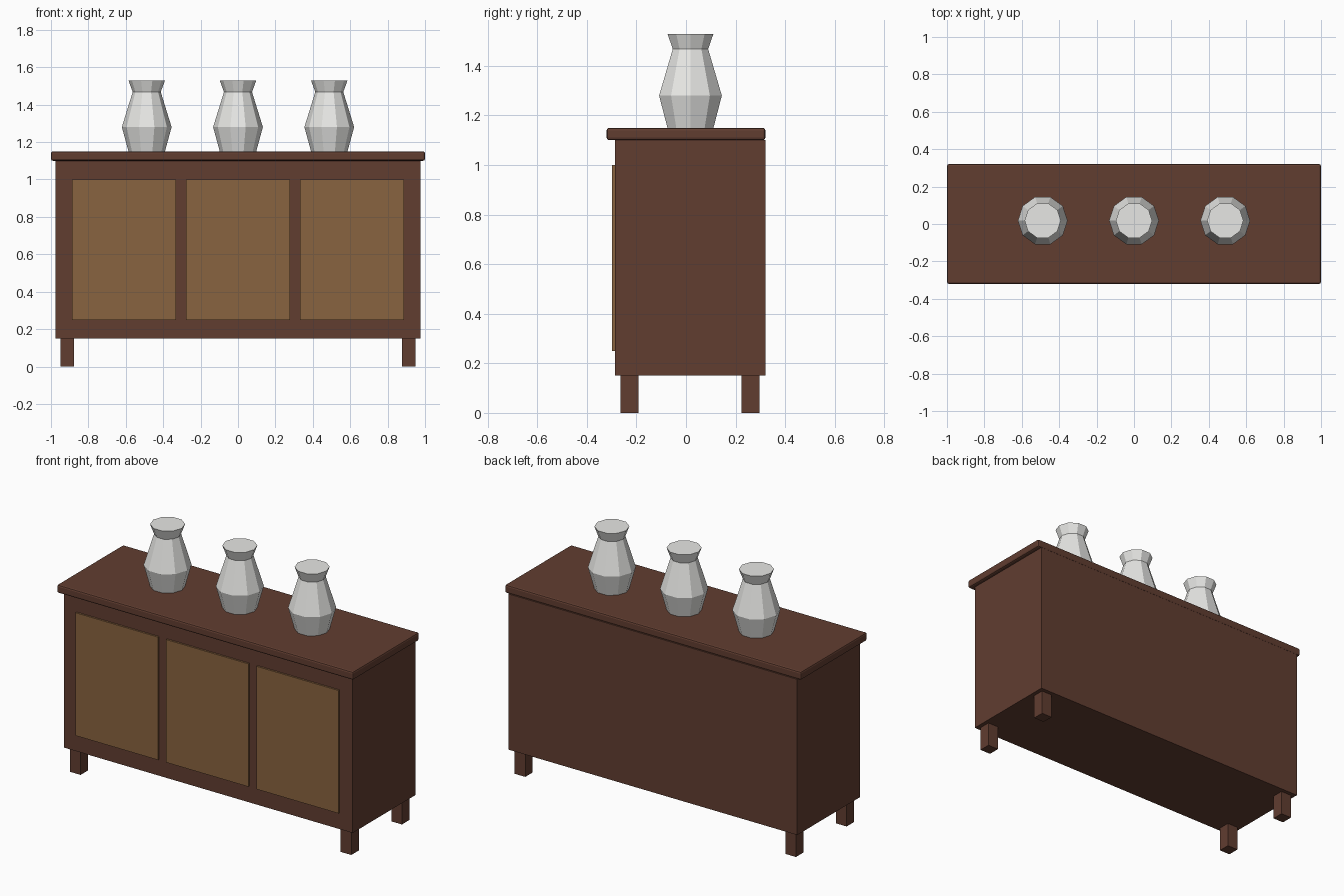
import bpy
import bmesh
from math import cos, sin, tau

cube = bpy.data.objects.get("Cube")
if cube:
    bpy.data.objects.remove(cube, do_unlink=True)


def material(name, color):
    mat = bpy.data.materials.new(name)
    mat.use_nodes = True
    mat.diffuse_color = (*color, 1)
    mat.node_tree.nodes["Principled BSDF"].inputs["Base Color"].default_value = (*color, 1)
    return mat


dark_wood = material("dark wood", (0.12, 0.047, 0.03))
light_wood = material("light wood", (0.25, 0.125, 0.05))
ceramic = material("pale ceramic", (0.8, 0.8, 0.78))


def add_object(name, bm, mat):
    mesh = bpy.data.meshes.new(name)
    bm.to_mesh(mesh)
    bm.free()
    mesh.materials.append(mat)
    obj = bpy.data.objects.new(name, mesh)
    bpy.context.collection.objects.link(obj)
    return obj


def box(name, x, y, z, mat):
    """Box from (min, max) pairs along each axis."""
    bm = bmesh.new()
    bmesh.ops.create_cube(bm, size=1)
    for v in bm.verts:
        v.co = [lo + (c + 0.5) * (hi - lo) for c, (lo, hi) in zip(v.co, (x, y, z))]
    return add_object(name, bm, mat)


def vase(name, x, y, z, profile, sides=10):
    """Faceted, capped turning of a (radius, height) profile."""
    bm = bmesh.new()
    rings = [[bm.verts.new((x + r * cos(tau * i / sides), y + r * sin(tau * i / sides), z + h))
              for i in range(sides)] for r, h in profile]
    for low, high in zip(rings, rings[1:]):
        for i in range(sides):
            j = (i + 1) % sides
            bm.faces.new((low[i], low[j], high[j], high[i]))
    bm.faces.new(rings[0][::-1])
    bm.faces.new(rings[-1])
    return add_object(name, bm, ceramic)


# Cabinet body and tabletop with softened edges
box("cabinet_body", (-0.975, 0.975), (-0.287, 0.32), (0.15, 1.1), dark_wood)
top = box("tabletop", (-1, 1), (-0.32, 0.32), (1.1, 1.15), dark_wood)
bevel = top.modifiers.new("edge", "BEVEL")
bevel.width = 0.01
bevel.segments = 2

# Three door panels on the front
for side, x in (("right", -0.61), ("middle", 0), ("left", 0.61)):
    box(f"{side}_door", (x - 0.278, x + 0.278), (-0.298, -0.28), (0.25, 1.0), light_wood)

# Four square legs
for end, y in (("front", -0.228), ("back", 0.26)):
    for side, x in (("right", -0.914), ("left", 0.914)):
        box(f"{end}_{side}_leg", (x - 0.036, x + 0.036), (y - 0.036, y + 0.036), (0, 0.16), dark_wood)

# Three vases standing in a row
vase_profile = [(0.097, 0), (0.133, 0.132), (0.075, 0.32), (0.097, 0.38)]
for side, x in (("right", -0.488), ("middle", 0), ("left", 0.488)):
    vase(f"{side}_vase", x, 0.018, 1.148, vase_profile)
